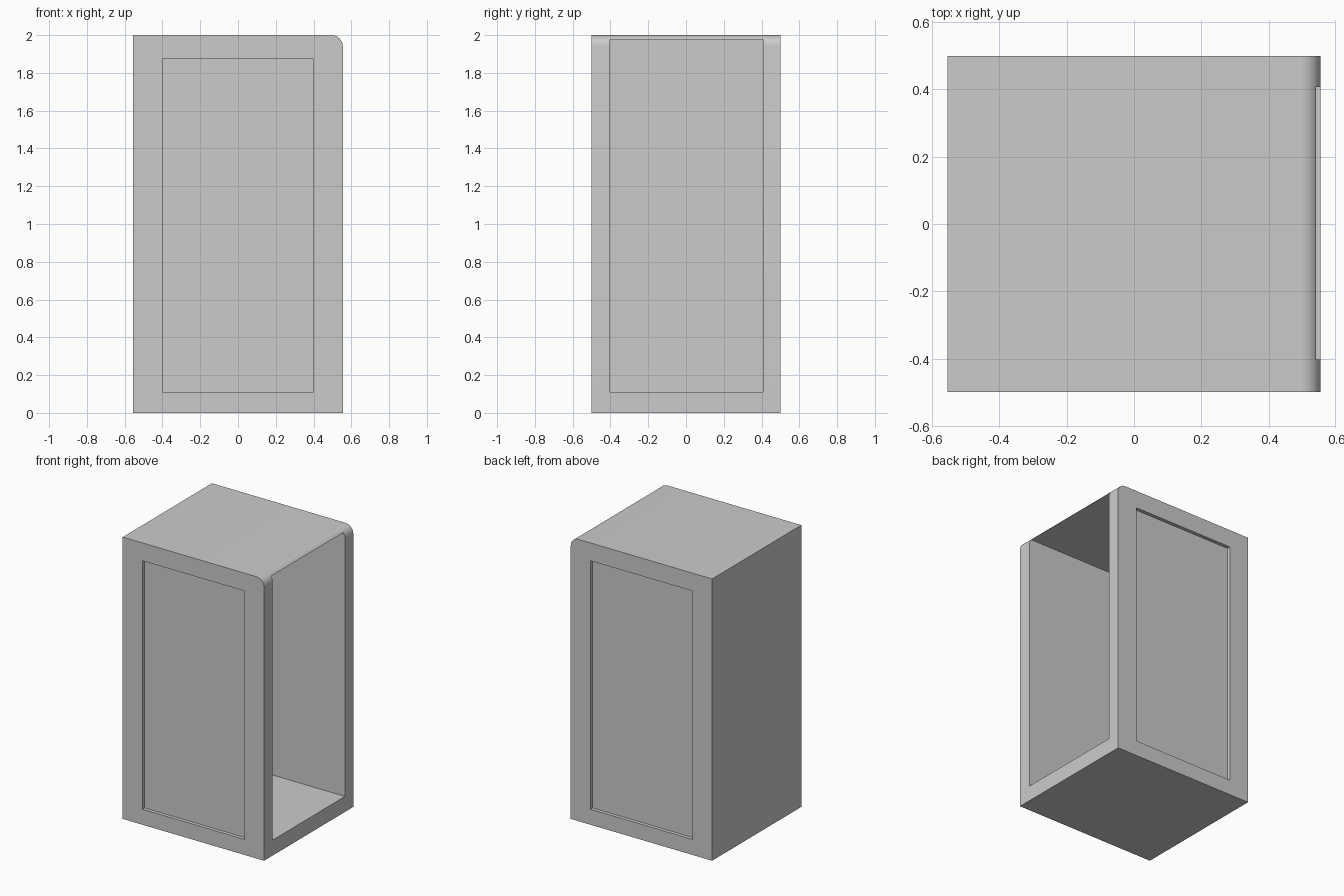
import bpy, bmesh
from math import sin, cos, pi, radians

if "Cube" in bpy.data.objects:
    bpy.data.objects.remove(bpy.data.objects["Cube"])

W, D, H, R = 0.555, 0.5, 2.0, 0.06   # half width, half depth, height, corner radius


def add_object(name, bm):
    bmesh.ops.recalc_face_normals(bm, faces=bm.faces)
    mesh = bpy.data.meshes.new(name)
    bm.to_mesh(mesh)
    bm.free()
    ob = bpy.data.objects.new(name, mesh)
    bpy.context.collection.objects.link(ob)
    return ob


def box(name, lo, hi):
    bm = bmesh.new()
    bmesh.ops.create_cube(bm, size=1)
    for v in bm.verts:
        v.co = [lo[i] if v.co[i] < 0 else hi[i] for i in range(3)]
    return add_object(name, bm)


# Cabinet body: side profile with one rounded top edge, extruded along y
profile = [(-W, H), (-W, 0), (W, 0)]
profile += [(W - R + R * cos(a), H - R + R * sin(a))
            for a in (i * pi / 16 for i in range(9))]
bm = bmesh.new()
face = bm.faces.new([bm.verts.new((x, -D, z)) for x, z in profile])
ext = bmesh.ops.extrude_face_region(bm, geom=[face])
for v in ext["geom"]:
    if isinstance(v, bmesh.types.BMVert):
        v.co.y = D
cabinet = add_object("cabinet_body", bm)

# Cutters: open interior on the right, shallow panels on front and back
cutters = [
    box("interior_cutter", (-0.44, -0.403, 0.11), (1, 0.407, 1.978)),
    box("front_panel_cutter", (-0.4, -1, 0.11), (0.4, -D + 0.025, 1.873)),
    box("back_panel_cutter", (-0.4, D - 0.025, 0.11), (0.4, 1, 1.873)),
]
bpy.context.view_layer.objects.active = cabinet
cabinet.select_set(True)
for cutter in cutters:
    cutter.hide_render = True
    mod = cabinet.modifiers.new(cutter.name, 'BOOLEAN')
    mod.operation, mod.solver, mod.object = 'DIFFERENCE', 'EXACT', cutter
    bpy.ops.object.modifier_apply(modifier=mod.name)
    bpy.data.objects.remove(cutter)

bpy.ops.object.shade_smooth_by_angle(angle=radians(30))
